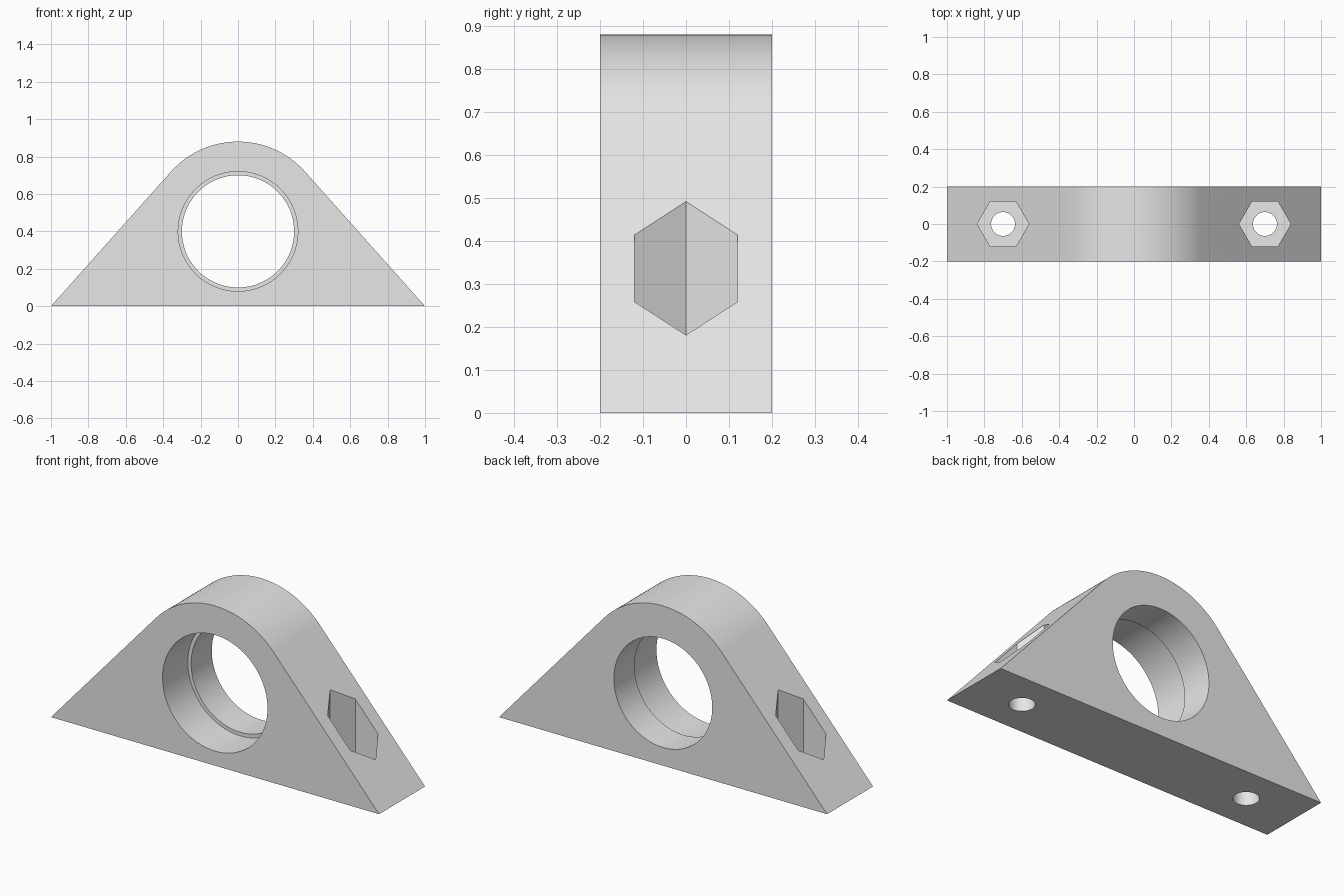
import bpy
import bmesh
from math import acos, atan2, cos, hypot, pi, radians, sin

if "Cube" in bpy.data.objects:
    bpy.data.objects.remove(bpy.data.objects["Cube"])

HALF_DEPTH = 0.2
CENTRE_Z = 0.4
DOME_R = 0.48

grey = bpy.data.materials.new("plain grey")
grey.use_nodes = True
grey.diffuse_color = (0.8, 0.8, 0.8, 1)
grey.node_tree.nodes["Principled BSDF"].inputs["Base Color"].default_value = (0.8, 0.8, 0.8, 1)


def arc(radius, u, v, start, end, steps):
    """Points along an arc, both ends included."""
    angles = [start + (end - start) * i / steps for i in range(steps + 1)]
    return [(u + radius * cos(a), v + radius * sin(a)) for a in angles]


def circle(radius, u, v, sides):
    return arc(radius, u, v, 0, 2 * pi, sides)[:-1]


def prism(name, profile, axis, low, high):
    """Extrude a closed profile along Y (profile in x,z) or Z (profile in x,y)."""
    place = (lambda u, v, d: (u, d, v)) if axis == "Y" else (lambda u, v, d: (u, v, d))
    bm = bmesh.new()
    bottom = [bm.verts.new(place(u, v, low)) for u, v in profile]
    top = [bm.verts.new(place(u, v, high)) for u, v in profile]
    bm.faces.new(bottom)
    bm.faces.new(top)
    n = len(profile)
    for i in range(n):
        j = (i + 1) % n
        bm.faces.new((bottom[i], bottom[j], top[j], top[i]))
    bmesh.ops.recalc_face_normals(bm, faces=bm.faces)
    mesh = bpy.data.meshes.new(name)
    bm.to_mesh(mesh)
    bm.free()
    mesh.materials.append(grey)
    obj = bpy.data.objects.new(name, mesh)
    bpy.context.collection.objects.link(obj)
    return obj


def cut(target, cutter):
    """Subtract the cutter from the target, then discard it."""
    mod = target.modifiers.new(cutter.name, "BOOLEAN")
    mod.operation = "DIFFERENCE"
    mod.solver = "EXACT"
    mod.object = cutter
    cutter.hide_render = True
    bpy.context.view_layer.objects.active = target
    bpy.ops.object.modifier_apply(modifier=mod.name)
    bpy.data.objects.remove(cutter)


# Body: straight flanks running tangent into a round crown
tangent = acos(DOME_R / hypot(1, CENTRE_Z)) - atan2(CENTRE_Z, 1)
crown = arc(DOME_R, 0, CENTRE_Z, tangent, pi - tangent, 48)
body = prism("bearing_block", [(-1, 0), (1, 0)] + crown, "Y", -HALF_DEPTH, HALF_DEPTH)

# Stepped bore: wide seat at the front, narrower opening at the back
cut(body, prism("bore", circle(0.30, 0, CENTRE_Z, 96), "Y", -0.5, 0.5))
cut(body, prism("bearing_seat", circle(0.32, 0, CENTRE_Z, 96), "Y", -0.5, 0.02))

# Bolt holes with hexagonal nut pockets in both flanks
for side in (-1, 1):
    x = 0.7 * side
    cut(body, prism("nut_pocket", circle(0.12 / cos(pi / 6), x, 0, 6), "Z", 0.1, 1))
    cut(body, prism("bolt_hole", circle(0.064, x, 0, 48), "Z", -0.2, 0.3))

# Smooth curved walls, crisp edges
bpy.ops.object.select_all(action="DESELECT")
body.select_set(True)
bpy.context.view_layer.objects.active = body
bpy.ops.object.shade_smooth_by_angle(angle=radians(30))
